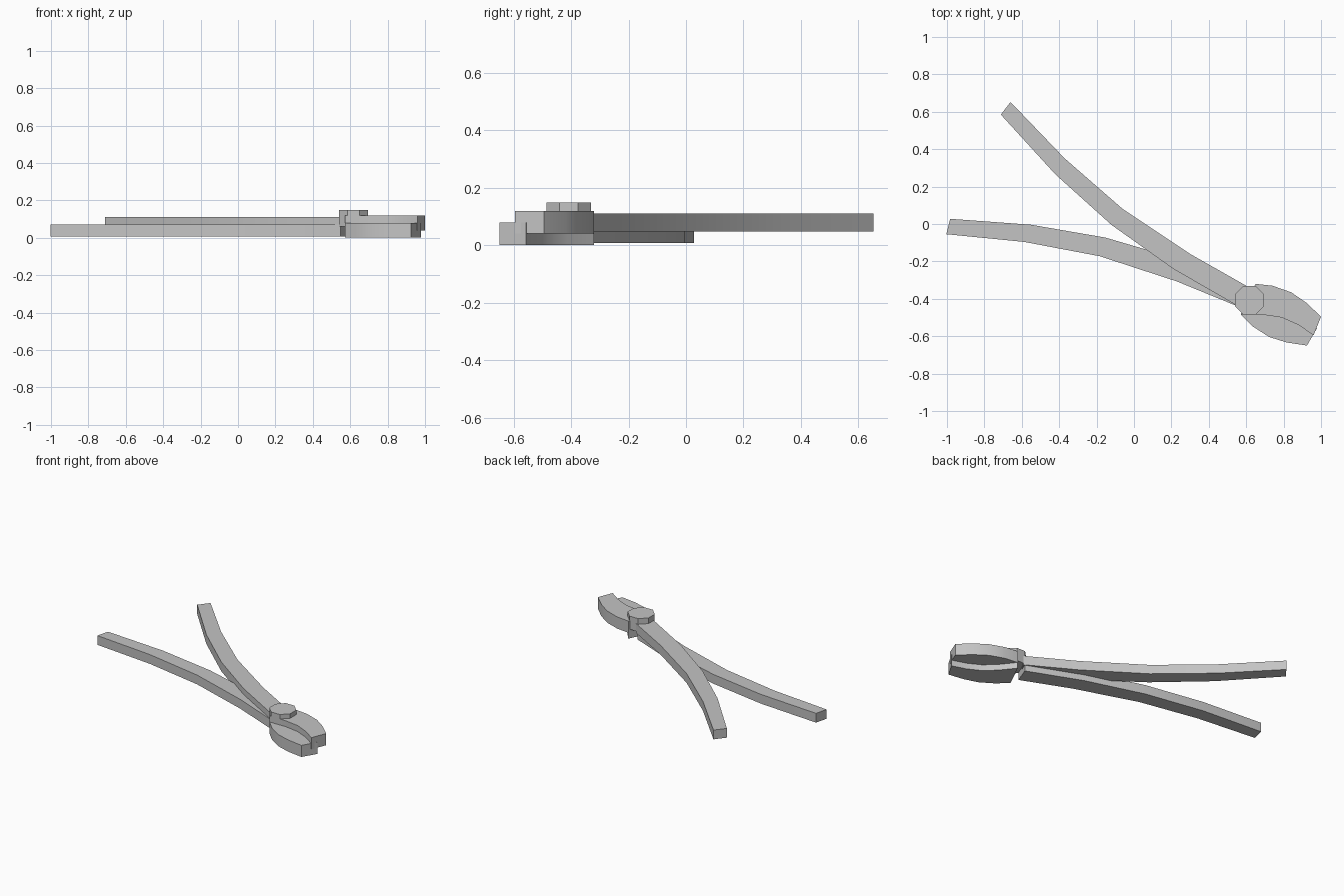
import bpy, bmesh, math
from mathutils import Matrix, Vector

if "Cube" in bpy.data.objects:
    bpy.data.objects.remove(bpy.data.objects["Cube"])

steel = bpy.data.materials.new("steel_grey")
steel.diffuse_color = (0.55, 0.55, 0.55, 1)
steel.use_nodes = True
steel.node_tree.nodes["Principled BSDF"].inputs["Base Color"].default_value = steel.diffuse_color

# Half-turn about the long axis of the tool, through the pivot
PIVOT = Vector((0.6125, -0.4025, 0.059))
ANGLE = math.radians(-25.9)
AXIS = Vector((math.cos(ANGLE), math.sin(ANGLE), 0))
FLIP = (Matrix.Translation(PIVOT) @ Matrix.Rotation(math.pi, 4, AXIS)
        @ Matrix.Translation(-PIVOT))


def slab(name, edge_a, edge_b, z0, z1, matrix=None):
    """Flat bar between two edge curves with equal point counts."""
    bm = bmesh.new()
    rows = [[bm.verts.new((x, y, z)) for x, y in edge]
            for edge, z in ((edge_a, z0), (edge_b, z0), (edge_b, z1), (edge_a, z1))]
    for i in range(len(edge_a) - 1):
        for k in range(4):
            r, s = rows[k], rows[(k + 1) % 4]
            bm.faces.new((r[i], r[i + 1], s[i + 1], s[i]))
    bm.faces.new([r[0] for r in rows])
    bm.faces.new([r[-1] for r in rows])
    if matrix:
        bm.transform(matrix)
    finish(name, bm)


def finish(name, bm):
    bmesh.ops.recalc_face_normals(bm, faces=bm.faces)
    me = bpy.data.meshes.new(name)
    bm.to_mesh(me)
    bm.free()
    me.materials.append(steel)
    ob = bpy.data.objects.new(name, me)
    bpy.context.collection.objects.link(ob)
    bpy.ops.object.select_all(action='DESELECT')
    ob.select_set(True)
    bpy.context.view_layer.objects.active = ob
    bpy.ops.object.shade_smooth_by_angle(angle=math.radians(30))


handle_a = [(-0.66, 0.652), (-0.37, 0.35), (-0.06, 0.08), (0.30, -0.16), (0.60, -0.33)]
handle_b = [(-0.712, 0.585), (-0.42, 0.265), (-0.12, -0.005), (0.21, -0.24), (0.54, -0.43)]
jaw_outer = [(0.65, -0.32), (0.74, -0.33), (0.84, -0.365), (0.92, -0.42), (1.0, -0.495)]
jaw_inner = [(0.573, -0.485), (0.69, -0.485), (0.79, -0.5), (0.88, -0.54), (0.96, -0.595)]

# Two matching halves
for side, m in (("upper", None), ("lower", FLIP)):
    slab(side + "_handle", handle_a, handle_b, 0.048, 0.11, m)
    slab(side + "_jaw", jaw_outer, jaw_inner, 0.04, 0.118, m)

# Octagonal pivot bolt
bm = bmesh.new()
bmesh.ops.create_cone(bm, cap_ends=True, segments=8, radius1=0.084, radius2=0.084,
                      depth=0.088,
                      matrix=Matrix.Translation((0.6175, -0.408, 0.104))
                      @ Matrix.Rotation(math.pi / 8, 4, 'Z'))
finish("pivot_bolt", bm)
